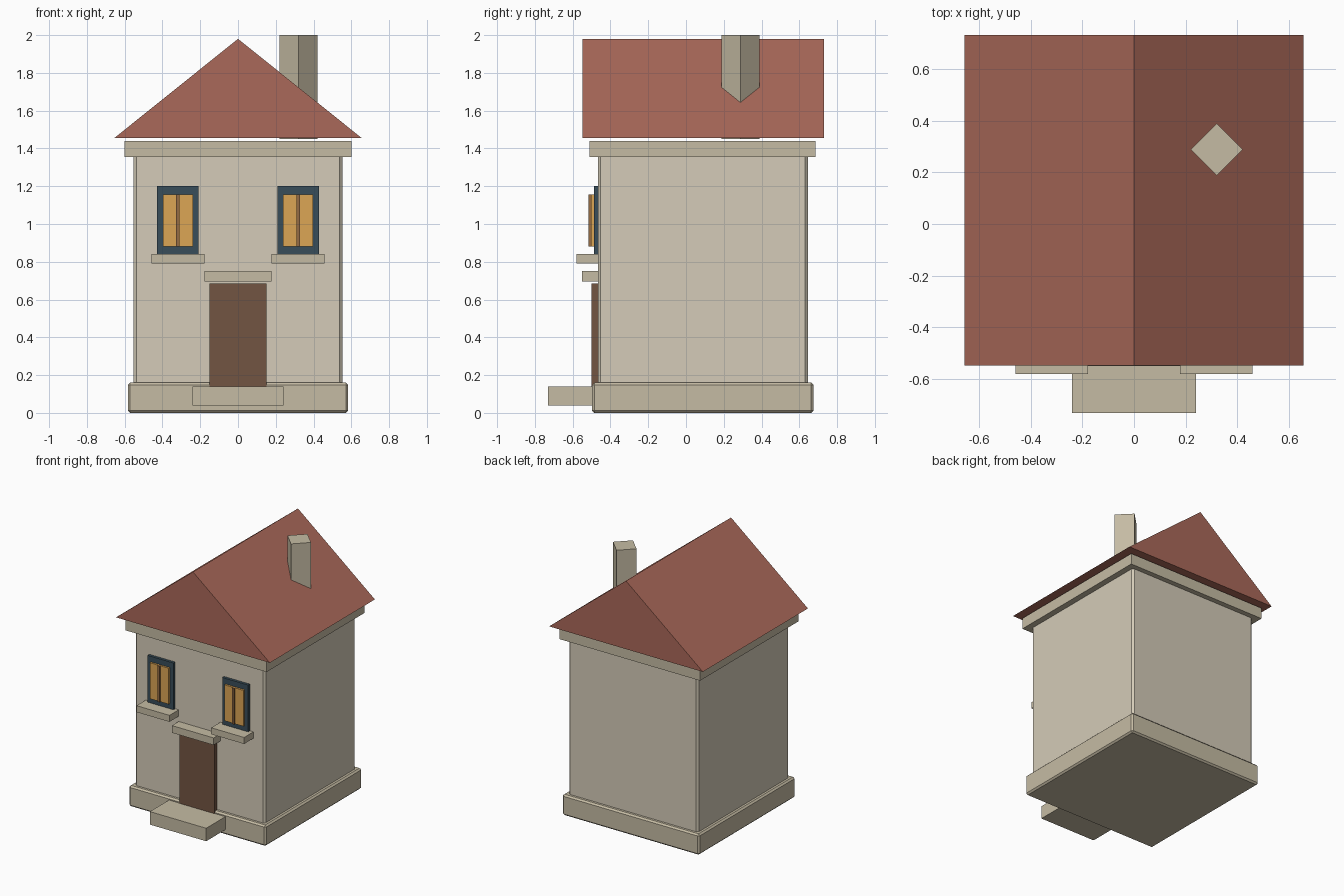
import bpy, bmesh
from math import pi

if "Cube" in bpy.data.objects:
    bpy.data.objects.remove(bpy.data.objects["Cube"])


def material(name, r, g, b):
    m = bpy.data.materials.new(name)
    m.diffuse_color = (r, g, b, 1)
    m.use_nodes = True
    m.node_tree.nodes["Principled BSDF"].inputs["Base Color"].default_value = m.diffuse_color
    return m


PLASTER = material("plaster", 0.66, 0.60, 0.48)
STONE = material("stone", 0.56, 0.50, 0.37)
TILE = material("tile", 0.40, 0.14, 0.10)
WOOD = material("wood", 0.17, 0.09, 0.055)
FRAME = material("frame", 0.04, 0.075, 0.10)
GLASS = material("glass", 0.72, 0.38, 0.09)
BAR = material("bar", 0.30, 0.15, 0.06)


def finish(name, bm, mat, bevel=0):
    mesh = bpy.data.meshes.new(name)
    bmesh.ops.recalc_face_normals(bm, faces=bm.faces)
    bm.to_mesh(mesh)
    bm.free()
    mesh.materials.append(mat)
    ob = bpy.data.objects.new(name, mesh)
    bpy.context.collection.objects.link(ob)
    if bevel:
        mod = ob.modifiers.new("bevel", 'BEVEL')
        mod.width, mod.segments = bevel, 1
    return ob


def box(name, x, y, z, mat, bevel=0):
    """Box from (min, max) ranges on each axis."""
    bm = bmesh.new()
    bmesh.ops.create_cube(bm, size=1)
    for v in bm.verts:
        v.co = [lo + (c + 0.5) * (hi - lo) for c, (lo, hi) in zip(v.co, (x, y, z))]
    return finish(name, bm, mat, bevel)


# Main masses
box("plinth", (-0.583, 0.583), (-0.497, 0.675), (0, 0.16), STONE, 0.012)
box("walls", (-0.553, 0.553), (-0.467, 0.645), (0.10, 1.38), PLASTER, 0.015)
box("cornice", (-0.6, 0.6), (-0.51, 0.685), (1.355, 1.44), STONE)

# Gabled roof: triangle profile extruded along y
bm = bmesh.new()
face = bm.faces.new([bm.verts.new((x, -0.548, z))
                     for x, z in ((-0.655, 1.455), (0.655, 1.455), (0, 1.98))])
ext = bmesh.ops.extrude_face_region(bm, geom=[face], use_keep_orig=True)
for v in [g for g in ext["geom"] if isinstance(g, bmesh.types.BMVert)]:
    v.co.y = 0.73
finish("roof", bm, TILE)

# Chimney: four-sided prism set diagonally
bm = bmesh.new()
bmesh.ops.create_cone(bm, cap_ends=True, segments=4, radius1=0.1, radius2=0.1, depth=0.55)
for v in bm.verts:
    v.co.x += 0.32
    v.co.y += 0.288
    v.co.z += 1.725
finish("chimney", bm, STONE)

# Entrance
box("door", (-0.15, 0.15), (-0.5, -0.44), (0.14, 0.685), WOOD)
box("door_lintel", (-0.178, 0.178), (-0.55, -0.45), (0.695, 0.75), STONE)
box("door_step", (-0.24, 0.24), (-0.73, -0.47), (0.04, 0.14), STONE)

# Windows, one each side
for side, cx in (("left", -0.318), ("right", 0.318)):
    def part(name, half, y, z, mat):
        box(f"{side}_window_{name}", (cx - half, cx + half), y, z, mat)
    part("frame", 0.11, (-0.488, -0.45), (0.84, 1.2), FRAME)
    part("glass", 0.08, (-0.503, -0.47), (0.88, 1.157), GLASS)
    part("bar", 0.009, (-0.515, -0.48), (0.88, 1.157), BAR)
    part("sill", 0.14, (-0.58, -0.45), (0.79, 0.84), STONE)
